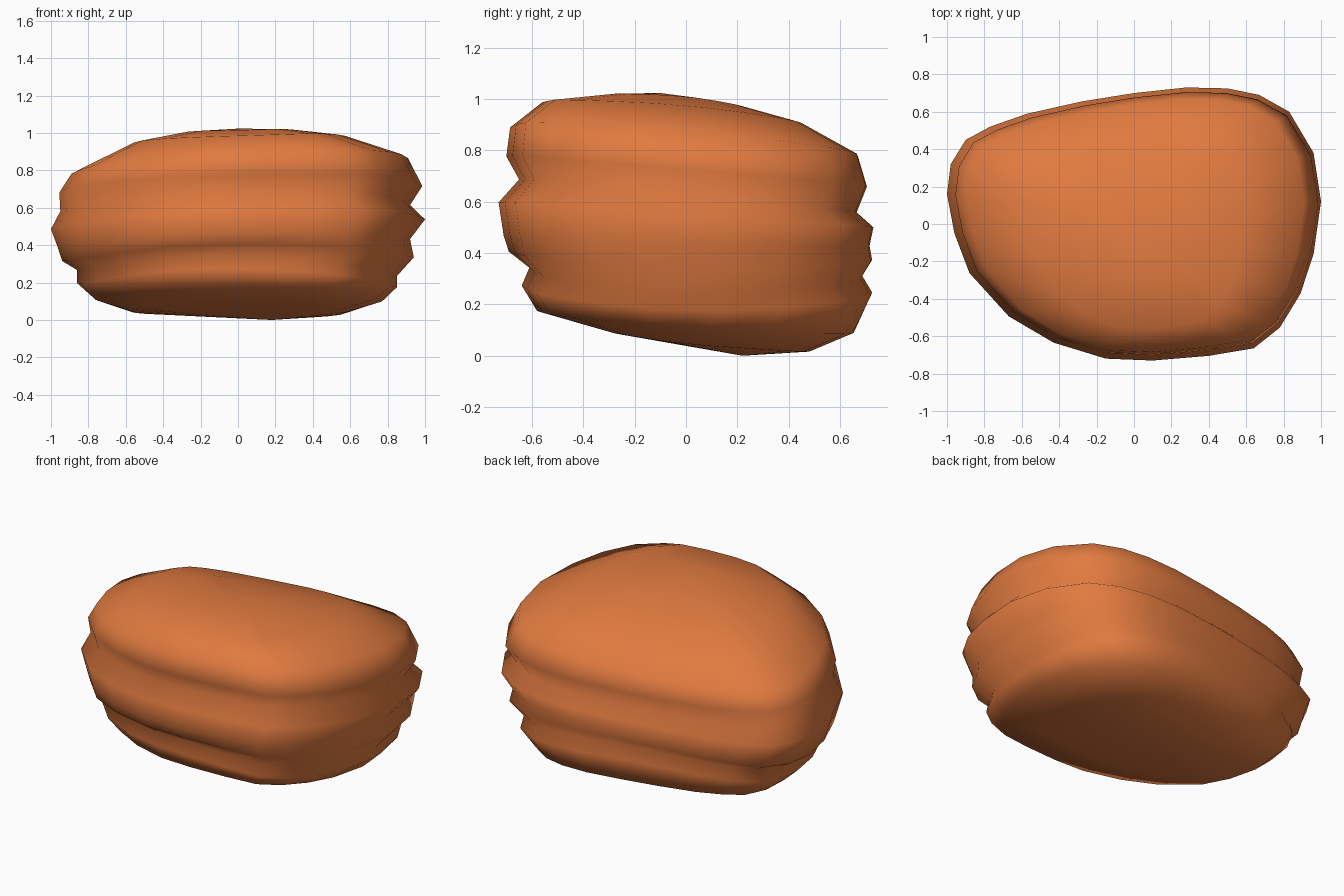
import bpy, bmesh

clay = bpy.data.materials.new("burnt orange")
clay.diffuse_color = (0.75, 0.196, 0.051, 1)

# Plan outline, counter-clockwise
OUTLINE = [(1, .12), (.96, .38), (.83, .60), (.67, .69), (.50, .725), (.28, .73),
           (0, .70), (-.28, .655), (-.57, .59), (-.77, .52), (-.90, .45), (-.98, .32),
           (-1, .16), (-.96, -.05), (-.88, -.26), (-.67, -.49), (-.43, -.63), (-.15, -.715),
           (.10, -.725), (.40, -.70), (.64, -.66), (.78, -.55), (.89, -.37), (.96, -.16)]

# Rings from bottom to top: reach left, right, front, back, then height at each
RINGS = [
    (.57, .57, .30, .48, .06, .05, .10, .025),
    (.76, .77, .58, .65, .12, .11, .18, .10),
    (.86, .85, .64, .72, .20, .18, .28, .26),
    (.86, .85, .61, .68, .27, .24, .35, .33),   # lower groove
    (.94, .94, .69, .72, .32, .34, .41, .38),
    (.965, .92, .71, .71, .40, .44, .47, .43),  # right-hand groove
    (1.0, 1.0, .73, .725, .50, .55, .60, .50),
    (.95, .92, .65, .66, .60, .63, .69, .56),   # upper groove
    (.955, .985, .70, .70, .70, .73, .78, .66),
    (.89, .91, .685, .665, .80, .88, .89, .77),
    (.58, .60, .56, .45, .95, .98, .99, .90),
    (.30, .32, .30, .22, 1.005, 1.015, 1.02, .97),
]


def ring_points(r):
    left, right, front, back, zl, zr, zf, zb = r
    for x, y in OUTLINE:
        u, v = x, y / .725
        sx = right if u > 0 else left
        sy = back if v > 0 else front
        # Tilted plane through the ring, with a gentle saddle between the axes
        w = u * u / (u * u + v * v)
        z = w * (zl + zr) / 2 + (1 - w) * (zf + zb) / 2
        z += u * (zr - zl) / 2 + v * (zb - zf) / 2
        yield (u * sx, v * sy, z)


# Stacked, creased body: rings bridged into one skin
bm = bmesh.new()
rings = [[bm.verts.new(p) for p in ring_points(r)] for r in RINGS]
n = len(OUTLINE)
for a, b in zip(rings, rings[1:]):
    for i in range(n):
        j = (i + 1) % n
        bm.faces.new((a[i], a[j], b[j], b[i]))
# Close top and bottom with fans
for ring, centre in ((rings[0], (.18, .22, .005)), (rings[-1], (0, -.1, 1.028))):
    c = bm.verts.new(centre)
    for i in range(n):
        bm.faces.new((ring[i], ring[(i + 1) % n], c))
bmesh.ops.recalc_face_normals(bm, faces=bm.faces)
low = min(v.co.z for v in bm.verts)
for v in bm.verts:
    v.co.z -= low
for f in bm.faces:
    f.smooth = True

me = bpy.data.meshes.new("layered_body")
bm.to_mesh(me)
bm.free()
me.materials.append(clay)
body = bpy.data.objects.new("layered_body", me)
bpy.context.collection.objects.link(body)
